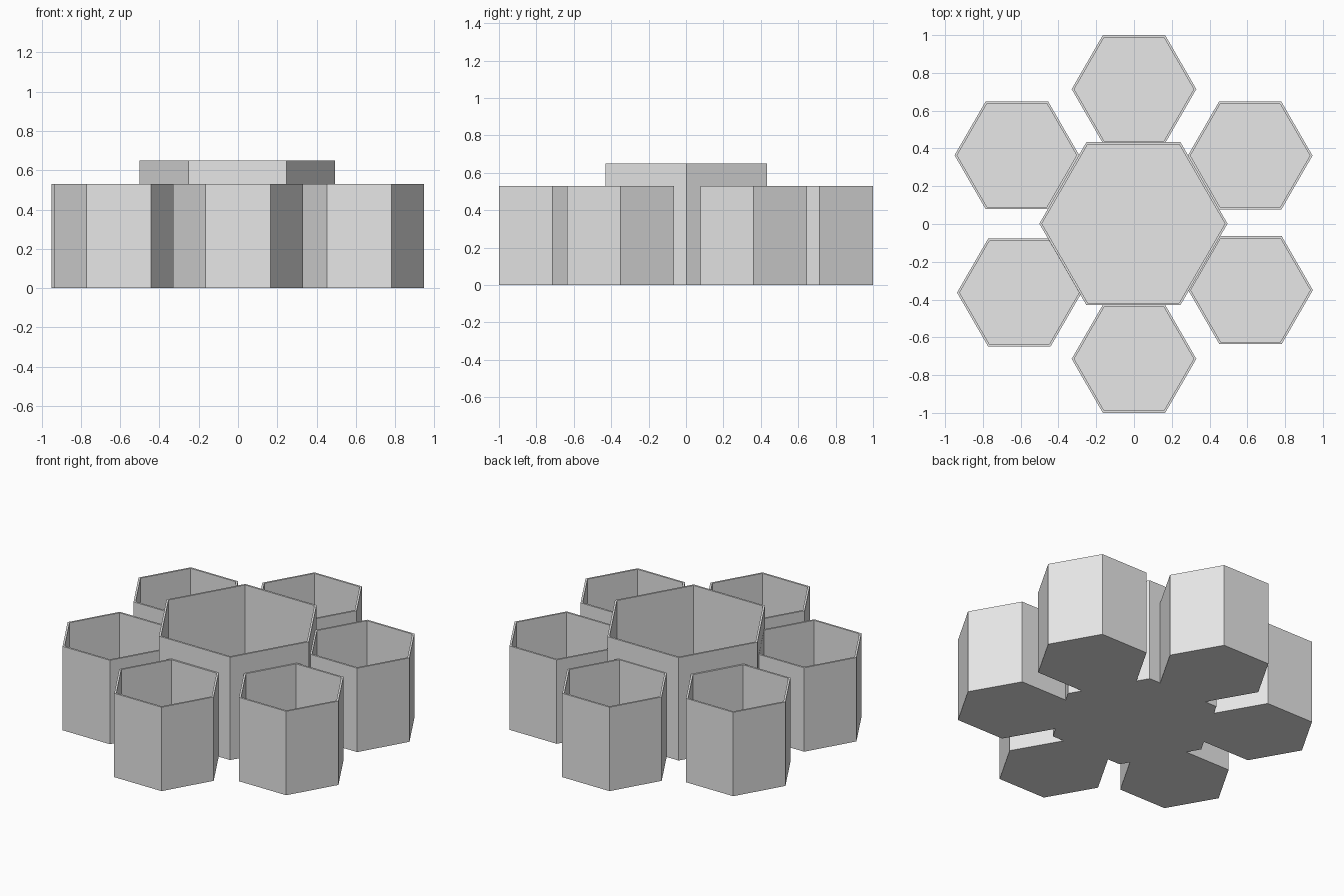
import bpy, bmesh, math

if "Cube" in bpy.data.objects:
    bpy.data.objects.remove(bpy.data.objects["Cube"])

WALL = 0.012   # wall thickness measured square to the side
FLOOR = 0.012

grey = bpy.data.materials.new("light_grey")
grey.diffuse_color = (0.8, 0.8, 0.8, 1.0)
grey.use_nodes = True
grey.node_tree.nodes["Principled BSDF"].inputs["Base Color"].default_value = grey.diffuse_color


def hex_cup(name, x, y, radius, height):
    """Open-topped hexagonal cup with a thin wall and floor, points along x."""
    bm = bmesh.new()
    inner = radius - WALL / math.cos(math.pi / 6)

    def ring(r, z):
        return [bm.verts.new((r * math.cos(i * math.pi / 3),
                              r * math.sin(i * math.pi / 3), z)) for i in range(6)]

    # Outer base, outer rim, inner rim, inner floor
    rings = [ring(radius, 0), ring(radius, height), ring(inner, height), ring(inner, FLOOR)]
    for a, b in zip(rings, rings[1:]):
        for i in range(6):
            j = (i + 1) % 6
            bm.faces.new((a[i], a[j], b[j], b[i]))
    bm.faces.new(rings[0][::-1])
    bm.faces.new(rings[-1])
    bmesh.ops.recalc_face_normals(bm, faces=bm.faces)
    mesh = bpy.data.meshes.new(name)
    bm.to_mesh(mesh)
    bm.free()
    mesh.materials.append(grey)
    obj = bpy.data.objects.new(name, mesh)
    obj.location = (x, y, 0)
    bpy.context.collection.objects.link(obj)
    return obj


# Large central cup
hex_cup("center_cup", -0.003, 0.002, 0.498, 0.65)

# Six smaller cups around it, placed slightly unevenly by hand
outer_cups = {
    "back_cup": (0.0, 0.714),
    "front_cup": (0.0, -0.714),
    "back_right_cup": (0.615, 0.362),
    "front_right_cup": (0.617, -0.35),
    "back_left_cup": (-0.62, 0.364),
    "front_left_cup": (-0.607, -0.363),
}
for name, (x, y) in outer_cups.items():
    hex_cup(name, x, y, 0.33, 0.53)
